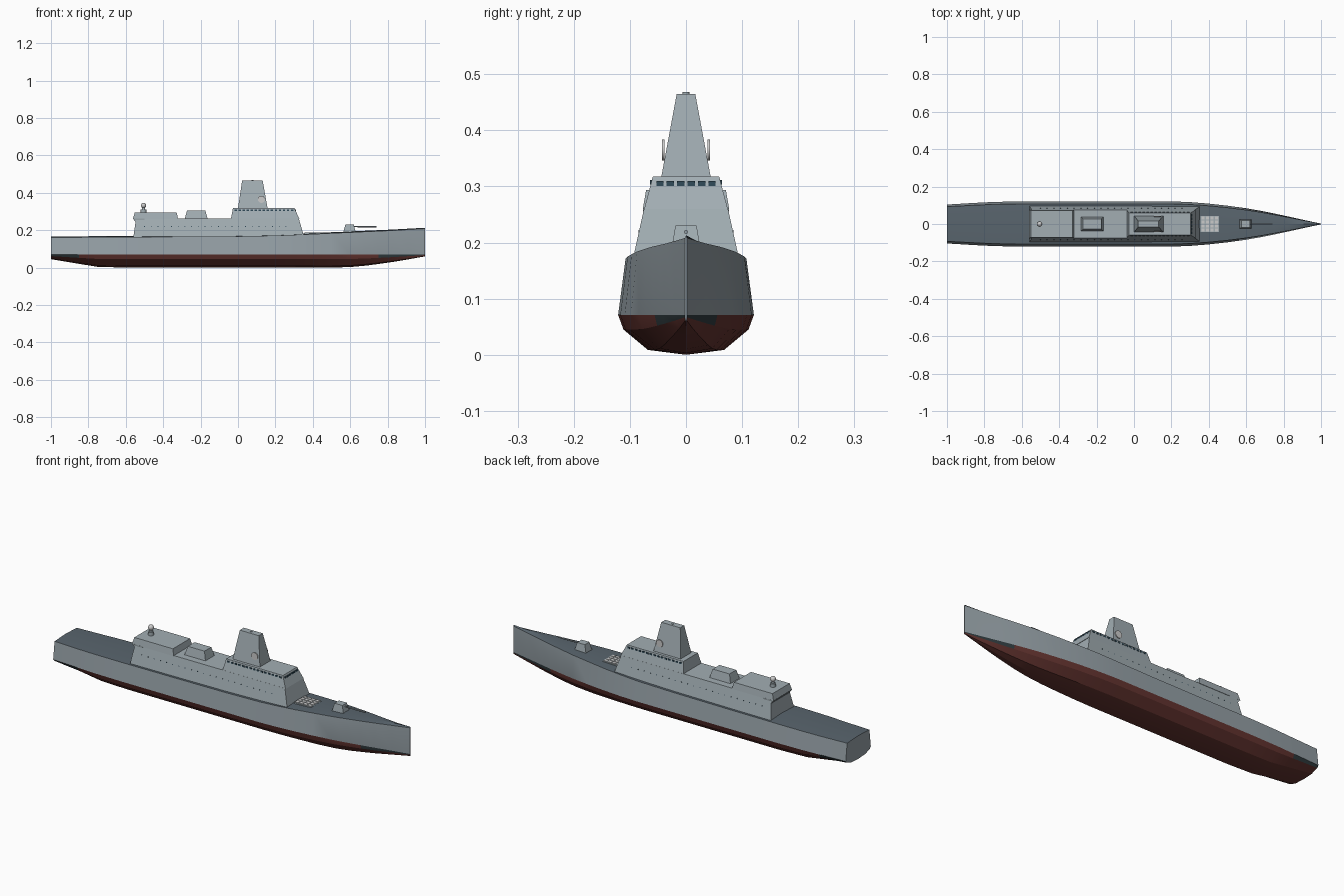
import bpy, bmesh, math
from mathutils import Matrix

if "Cube" in bpy.data.objects:
    bpy.data.objects.remove(bpy.data.objects["Cube"])


def mat(name, r, g, b):
    m = bpy.data.materials.new(name)
    m.diffuse_color = (r, g, b, 1)
    m.use_nodes = True
    m.node_tree.nodes["Principled BSDF"].inputs["Base Color"].default_value = m.diffuse_color
    return m


HULL = mat("hull_grey", 0.30, 0.35, 0.38)
DECK = mat("deck_grey", 0.10, 0.13, 0.155)
RED = mat("bottom_red", 0.13, 0.035, 0.03)
BOOT = mat("boot_black", 0.03, 0.045, 0.05)
HOUSE = mat("house_grey", 0.36, 0.42, 0.45)
GLASS = mat("glass", 0.03, 0.07, 0.10)
LIGHT = mat("light_grey", 0.55, 0.57, 0.56)


def finish(name, bm, mats, smooth=None):
    bmesh.ops.recalc_face_normals(bm, faces=bm.faces)
    me = bpy.data.meshes.new(name)
    bm.to_mesh(me)
    bm.free()
    for m in mats:
        me.materials.append(m)
    ob = bpy.data.objects.new(name, me)
    bpy.context.collection.objects.link(ob)
    if smooth:
        bpy.ops.object.select_all(action='DESELECT')
        ob.select_set(True)
        bpy.context.view_layer.objects.active = ob
        bpy.ops.object.shade_smooth_by_angle(angle=math.radians(smooth))
    return ob


def add_block(bm, low, high):
    """Tapered block between two rectangles (x0, x1, half width, z)."""
    rings = []
    for x0, x1, w, z in (low, high):
        rings.append([bm.verts.new(p) for p in
                      ((x0, -w, z), (x1, -w, z), (x1, w, z), (x0, w, z))])
    a, b = rings
    bm.faces.new(a[::-1])
    bm.faces.new(b)
    for i in range(4):
        j = (i + 1) % 4
        bm.faces.new((a[i], a[j], b[j], b[i]))


def block(name, low, high, m=HOUSE):
    bm = bmesh.new()
    add_block(bm, low, high)
    return finish(name, bm, [m])


def add_box(bm, c, size):
    bmesh.ops.create_cube(bm, size=1, matrix=Matrix.Translation(c) @ Matrix.Diagonal((*size, 1)))


def rod(name, c, r, length, axis, m, seg=16):
    bm = bmesh.new()
    rot = {'x': Matrix.Rotation(math.pi / 2, 4, 'Y'),
           'y': Matrix.Rotation(math.pi / 2, 4, 'X'), 'z': Matrix()}[axis]
    bmesh.ops.create_cone(bm, cap_ends=True, segments=seg, radius1=r, radius2=r,
                          depth=length, matrix=Matrix.Translation(c) @ rot)
    return finish(name, bm, [m], 40)


# Hull lofted along stations: x, half beam, keel height, deck edge height
stations = [
    (-1, .104, .045, .162), (-.85, .113, .02, .162), (-.75, .118, .004, .163),
    (-.6, .121, 0, .164), (-.3, .121, 0, .165), (0, .121, 0, .167),
    (.2, .121, 0, .171), (.3, .117, 0, .175), (.4, .109, 0, .179),
    (.5, .098, 0, .184), (.6, .084, .003, .188), (.68, .070, .010, .192),
    (.75, .056, .019, .195), (.82, .041, .029, .198), (.91, .021, .044, .203),
    (1, .002, .060, .208)]
bm = bmesh.new()
rings = []
for x, w, k, d in stations:
    wl = .071
    half = [(.56 * w, k + (wl - k) * .12), (.92 * w, k + (wl - k) * .63),
            (w, wl), (.89 * w, d)]
    pts = [(0, k)] + half + [(0, d + .005)] + [(-y, z) for y, z in half[::-1]]
    rings.append([bm.verts.new((x, y, z)) for y, z in pts])
strip = [1, 1, 1, 0, 2, 2, 0, 1, 1, 1]
for s, (a, b) in enumerate(zip(rings, rings[1:])):
    for i in range(10):
        j = (i + 1) % 10
        f = bm.faces.new((a[i], a[j], b[j], b[i]))
        f.material_index = strip[i]
        # dark ends of the waterline band
        if i in (2, 7) and (stations[s + 1][0] <= -.85 or stations[s][0] >= .75):
            f.material_index = 3
bm.faces.new(rings[0])
bm.faces.new(rings[-1][::-1])
finish("hull", bm, [HULL, RED, DECK, BOOT], 20)

# Superstructure
block("main_deckhouse", (-.56, .355, .097, .16), (-.545, .325, .0745, .262))
block("bridge", (-.038, .328, .0745, .26), (-.027, .302, .059, .318))
block("hangar", (-.562, -.32, .077, .26), (-.552, -.328, .071, .294))
block("hangar_lip", (-.545, -.5, .0745, .24), (-.562, -.5, .077, .262))
block("funnel", (-.285, -.162, .038, .26), (-.272, -.175, .028, .306))
block("mast", (0, .158, .044, .317), (.022, .132, .0165, .465))
rod("mast_cap", (.077, 0, .466), .006, .004, 'z', HOUSE)

# Bridge windows: front row and both sides
bm = bmesh.new()
for i in range(6):
    add_box(bm, (.308, -.0465 + i * .0186, .305), (.004, .013, .009))
for side in (-1, 1):
    for i in range(15):
        add_box(bm, (-.012 + i * .0215, side * .0625, .307), (.013, .003, .008))
finish("bridge_windows", bm, [GLASS])

# Portholes along the deckhouse
bm = bmesh.new()
for side in (-1, 1):
    for i in range(22):
        bmesh.ops.create_cone(bm, cap_ends=True, segments=8, radius1=.0025, radius2=.0025, depth=.002,
                              matrix=Matrix.Translation((-.5 + i * .036, side * .0838, .22))
                              @ Matrix.Rotation(math.pi / 2, 4, 'X'))
finish("portholes", bm, [GLASS])

# Sensor discs on the mast sides
for side, tag in ((-1, "right"), (1, "left")):
    rod("sensor_disc_" + tag, (.125, side * .0405, .365), .019, .004, 'y', LIGHT, 24)

# Close-in mount on the hangar roof
rod("mount_base", (-.505, 0, .302), .015, .018, 'z', HOUSE)
rod("mount_neck", (-.505, 0, .316), .008, .016, 'z', HOUSE)
bm = bmesh.new()
bmesh.ops.create_uvsphere(bm, u_segments=16, v_segments=10, radius=.014,
                          matrix=Matrix.Translation((-.505, 0, .332)))
finish("mount_dome", bm, [LIGHT], 60)

# Foredeck gun
block("gun_turret", (.562, .63, .026, .186), (.574, .619, .019, .23))
rod("gun_barrel", (.69, 0, .219), .0035, .1, 'x', HULL, 12)
rod("gun_sleeve", (.63, 0, .219), .0025, .03, 'x', HULL, 12)

# Launch cell plate with hatch lids
bm = bmesh.new()
add_box(bm, (.405, 0, .181), (.1, .088, .011))
finish("cell_plate", bm, [HOUSE])
bm = bmesh.new()
for i in range(4):
    for j in range(4):
        add_box(bm, (.369 + i * .024, -.0315 + j * .021, .187), (.018, .016, .003))
finish("cell_lids", bm, [LIGHT])
